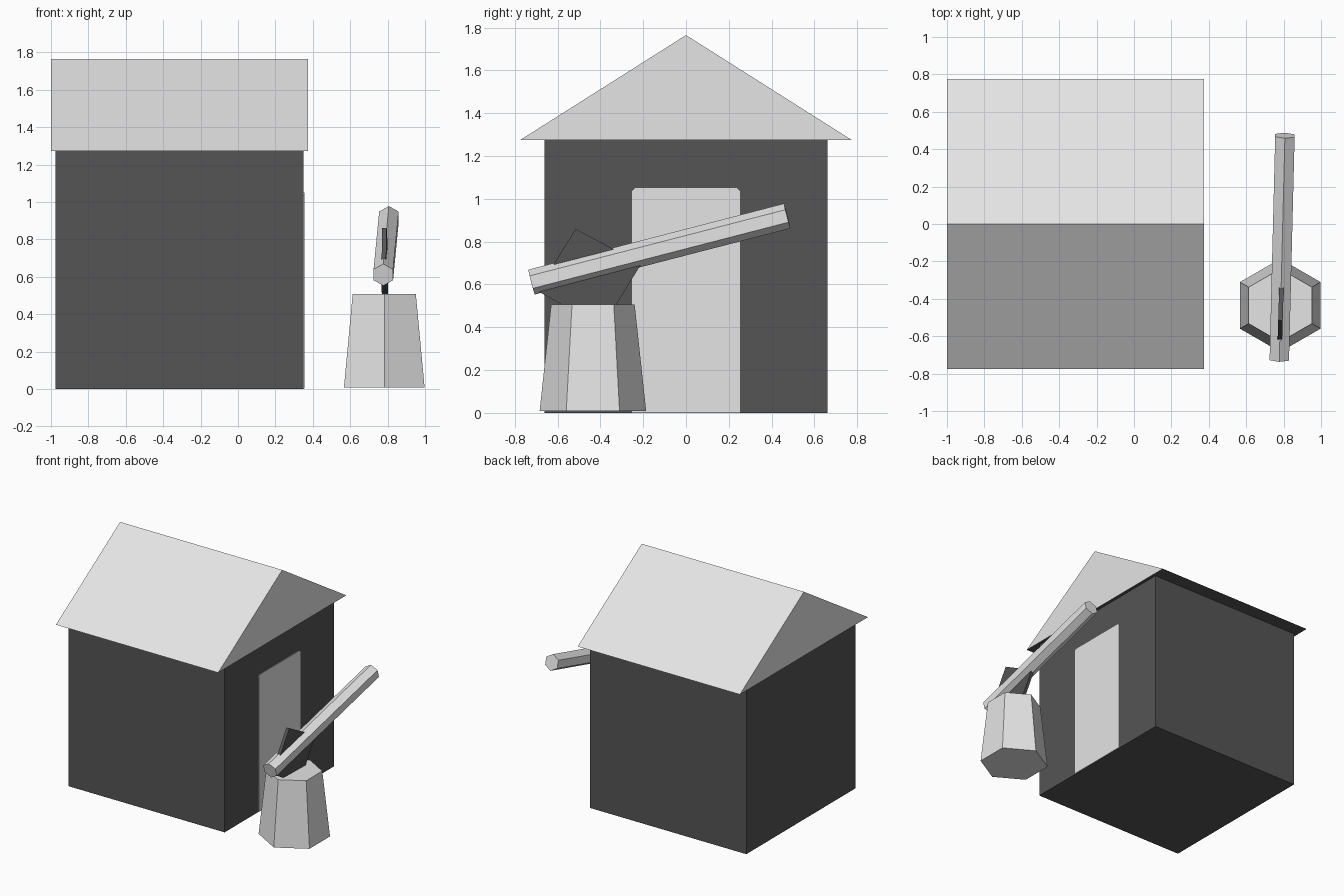
import bpy, bmesh
from mathutils import Vector, Matrix

if "Cube" in bpy.data.objects:
    bpy.data.objects.remove(bpy.data.objects["Cube"])


def material(name, v):
    m = bpy.data.materials.new(name)
    m.diffuse_color = (v, v, v, 1)
    m.use_nodes = True
    m.node_tree.nodes["Principled BSDF"].inputs["Base Color"].default_value = m.diffuse_color
    return m


LIGHT = material("light grey", 0.78)
DARK = material("dark grey", 0.09)


def finish(name, bm, *mats):
    bmesh.ops.recalc_face_normals(bm, faces=bm.faces[:])
    me = bpy.data.meshes.new(name)
    bm.to_mesh(me)
    bm.free()
    for m in mats:
        me.materials.append(m)
    ob = bpy.data.objects.new(name, me)
    bpy.context.collection.objects.link(ob)
    return ob


def extrude_yz(name, profile, x0, x1, *mats):
    """Extrude a (y, z) profile along x."""
    bm = bmesh.new()
    f = bm.faces.new([bm.verts.new((x0, y, z)) for y, z in profile])
    r = bmesh.ops.extrude_face_region(bm, geom=[f])
    for v in r["geom"]:
        if isinstance(v, bmesh.types.BMVert):
            v.co.x = x1
    return finish(name, bm, *mats)


def hex_bar(name, start, end, r0, r1, mat):
    """Six-sided bar between two points, with a corner pointing along +y / up."""
    a, b = Vector(start), Vector(end)
    d = b - a
    rot = Matrix.Identity(4) if d.normalized().z > 0.999 else d.to_track_quat('Z', 'Y').to_matrix().to_4x4()
    bm = bmesh.new()
    bmesh.ops.create_cone(bm, cap_ends=True, segments=6, radius1=r0, radius2=r1,
                          depth=d.length, matrix=Matrix.Translation((a + b) / 2) @ rot)
    return finish(name, bm, mat)


# House walls
extrude_yz("walls", [(-.662, 0), (.662, 0), (.662, 1.275), (-.662, 1.275)], -.975, .35, DARK)

# Gable roof with dark underside
roof = extrude_yz("roof", [(-.776, 1.274), (.776, 1.274), (0, 1.765)], -1, .375, LIGHT, DARK)
for p in roof.data.polygons:
    if p.normal.z < -.5:
        p.material_index = 1

# Door plate with clipped top corners
extrude_yz("door", [(-.252, .002), (.252, .002), (.252, 1.035), (.238, 1.05),
                    (-.238, 1.05), (-.252, 1.035)], .347, .355, LIGHT)

# Chopping block
hex_bar("chopping_block", (.782, -.435, .008), (.782, -.435, .507), .249, .195, LIGHT)

# Axe handle
hex_bar("axe_handle", (.777, -.722, .611), (.807, .473, .92), .06, .06, LIGHT)

# Axe head: thin plate, sheared to follow the handle's slight turn
head = extrude_yz("axe_head", [(-.515, .86), (-.21, .695), (-.39, .40), (-.695, .57)],
                  -.012, .012, DARK)
for v in head.data.vertices:
    v.co.x += .785 + .03 * (v.co.y + .45)
